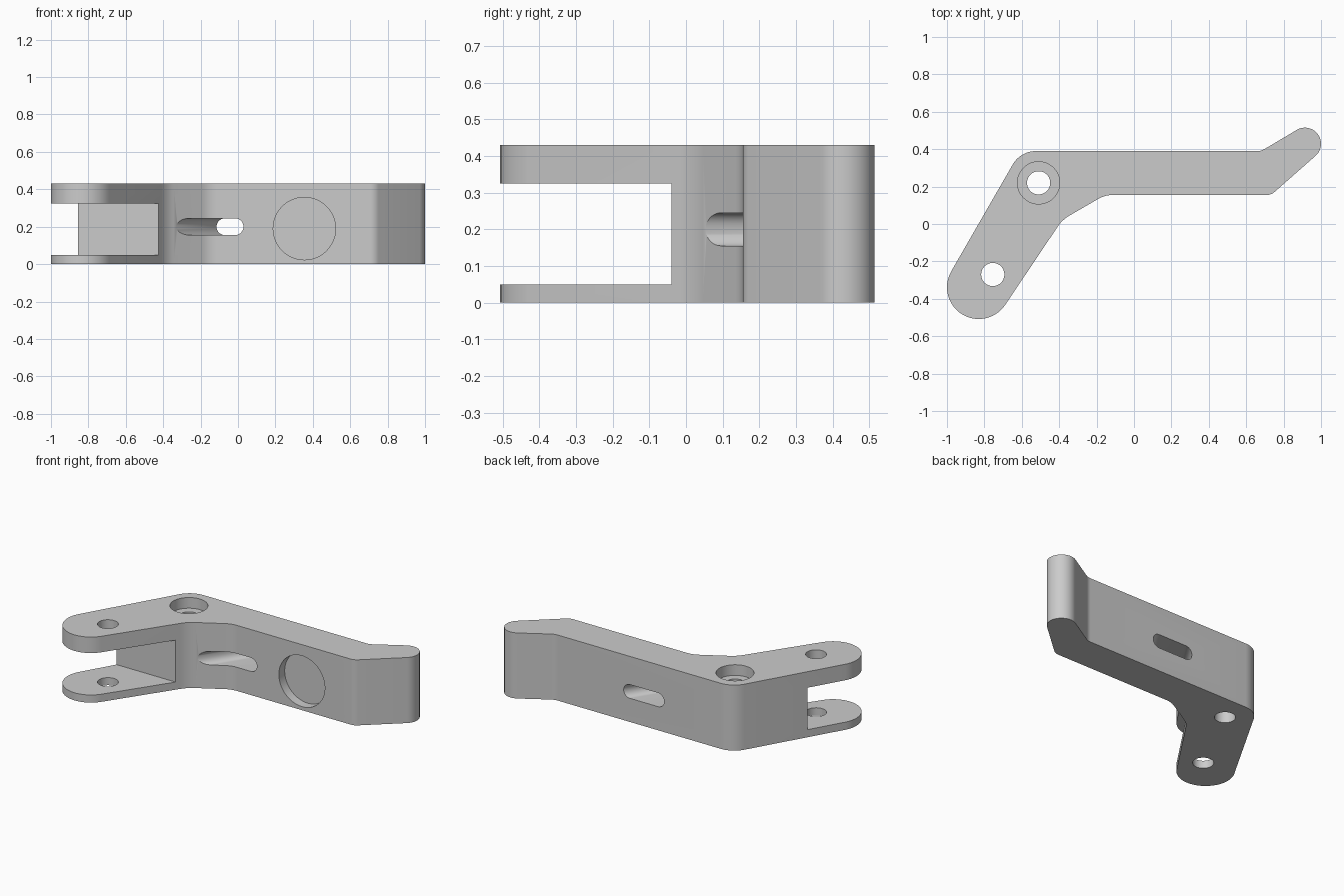
import bpy, bmesh, math
from mathutils import Vector

cube = bpy.data.objects.get("Cube")
if cube:
    bpy.data.objects.remove(cube, do_unlink=True)

HEIGHT = 0.43

grey = bpy.data.materials.new("satin_grey")
grey.use_nodes = True
grey.diffuse_color = (0.6, 0.6, 0.6, 1)
grey.node_tree.nodes["Principled BSDF"].inputs["Base Color"].default_value = (0.6, 0.6, 0.6, 1)


def arc(cx, cy, r, start, end, steps=24):
    """Points on an arc, angles in degrees."""
    angles = [math.radians(start + (end - start) * i / steps) for i in range(steps + 1)]
    return [Vector((cx + r * math.cos(a), cy + r * math.sin(a))) for a in angles]


def fillet(before, corner, after, length, steps=8):
    """Round a corner with an arc starting the given length from it."""
    p = Vector(corner)
    u = (Vector(before) - p).normalized()
    v = (Vector(after) - p).normalized()
    half = u.angle(v) / 2
    axis = (u + v).normalized()
    centre = p + axis * (length / math.cos(half))
    r = length * math.tan(half)
    side = (u - v).normalized()
    sweep = math.pi / 2 - half
    angles = [sweep * (1 - 2 * i / steps) for i in range(steps + 1)]
    return [centre + r * (side * math.sin(a) - axis * math.cos(a)) for a in angles]


def prism(name, loop, offset):
    """Solid made by pushing a flat loop along an offset."""
    bm = bmesh.new()
    face = bm.faces.new([bm.verts.new(p) for p in loop])
    out = bmesh.ops.extrude_face_region(bm, geom=[face], use_keep_orig=True)
    moved = [g for g in out["geom"] if isinstance(g, bmesh.types.BMVert)]
    bmesh.ops.translate(bm, verts=moved, vec=offset)
    bmesh.ops.recalc_face_normals(bm, faces=bm.faces)
    mesh = bpy.data.meshes.new(name)
    bm.to_mesh(mesh)
    bm.free()
    mesh.materials.append(grey)
    obj = bpy.data.objects.new(name, mesh)
    bpy.context.collection.objects.link(obj)
    return obj


def upright(points, z):
    return [(p.x, p.y, z) for p in points]


def facing(points, y):
    return [(p.x, y, p.y) for p in points]


def circle(cx, cy, r):
    return arc(cx, cy, r, 0, 360, 48)[:-1]


# Bent lever outline: rounded fork end, elbow, straight arm, angled tip
fork_end = arc(-0.83, -0.338, 0.17, 150, 326)
tip = arc(0.914, 0.429, 0.086, -48, 120)
inner_elbow, inner_bend = (-0.383, 0.023), (-0.155, 0.155)
tip_front, tip_back = (0.733, 0.155), (0.68, 0.39)
outer_elbow = (-0.607, 0.39)

outline = (fork_end
           + fillet(fork_end[-1], inner_elbow, inner_bend, 0.045)
           + fillet(inner_elbow, inner_bend, tip_front, 0.04)
           + fillet(inner_bend, tip_front, tip[0], 0.025)
           + tip
           + fillet(tip[-1], tip_back, outer_elbow, 0.02)
           + fillet(tip_back, outer_elbow, fork_end[0], 0.082))
lever = prism("lever_body", upright(outline, 0), (0, 0, HEIGHT))

# Fork gap between the two ears
gap = [Vector(p) for p in ((-1.2, 0.05), (0, 0.05), (0, 0.325), (-1.2, 0.325))]
cutters = [prism("fork_gap", facing(gap, -0.7), (0, 0.66, 0))]

# Pivot hole, its counterbore, and the fork pin hole
for name, x, y, r, z in (("pivot_hole", -0.51, 0.22, 0.062, -0.1),
                         ("counterbore", -0.51, 0.22, 0.113, HEIGHT - 0.07),
                         ("pin_hole", -0.755, -0.27, 0.062, -0.1)):
    cutters.append(prism(name, upright(circle(x, y, r), z), (0, 0, 0.6)))

# Round blind pocket in the front of the arm
cutters.append(prism("round_pocket", facing(circle(0.355, 0.19, 0.167), 0.05), (0, 0.165, 0)))

# Slanted slot through the arm
slope, start_y, depth = 0.64, -0.03, 0.53
mid = -0.118 + slope * (start_y - 0.155)
slot = arc(mid + 0.102, 0.2, 0.045, -90, 90) + arc(mid - 0.102, 0.2, 0.045, 90, 270)
cutters.append(prism("slanted_slot", facing(slot, start_y), (slope * depth, depth, 0)))

# Cut everything, then discard the cutters
bpy.context.view_layer.objects.active = lever
for cutter in cutters:
    cutter.hide_render = True
    mod = lever.modifiers.new(cutter.name, "BOOLEAN")
    mod.operation = "DIFFERENCE"
    mod.solver = "EXACT"
    mod.object = cutter
    bpy.ops.object.modifier_apply(modifier=mod.name)
for cutter in cutters:
    bpy.data.objects.remove(cutter, do_unlink=True)

bpy.ops.object.select_all(action="DESELECT")
lever.select_set(True)
bpy.ops.object.shade_smooth_by_angle(angle=math.radians(30))
